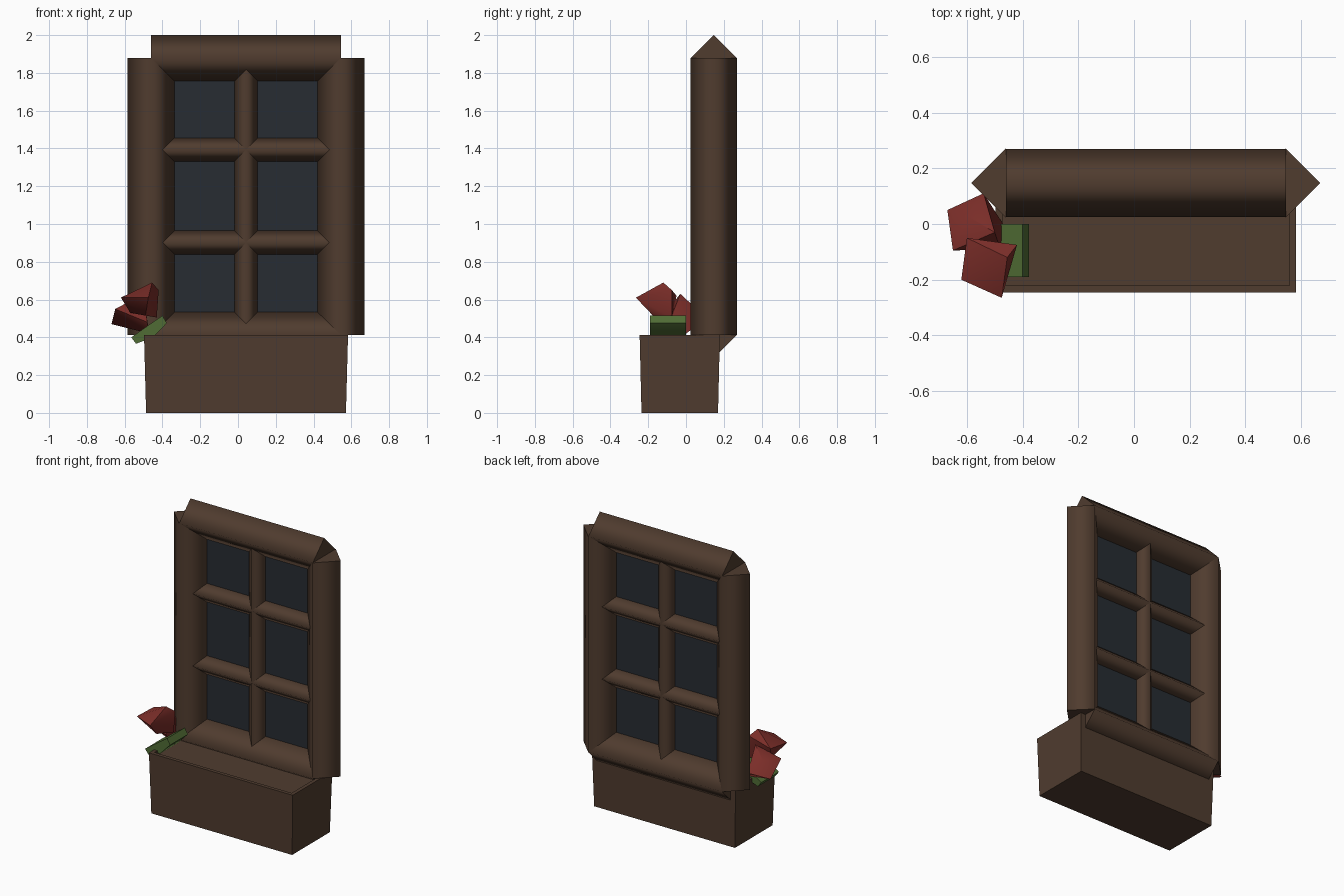
import bpy, bmesh, math
from mathutils import Matrix, Vector

if "Cube" in bpy.data.objects:
    bpy.data.objects.remove(bpy.data.objects["Cube"])


def material(name, rgb):
    m = bpy.data.materials.new(name)
    m.diffuse_color = (*rgb, 1)
    m.use_nodes = True
    m.node_tree.nodes["Principled BSDF"].inputs["Base Color"].default_value = m.diffuse_color
    return m


WOOD = material("dark_wood", (0.08, 0.045, 0.028))
GLASS = material("dark_glass", (0.02, 0.025, 0.032))
RED = material("petal_red", (0.2, 0.027, 0.022))
GREEN = material("leaf_green", (0.08, 0.15, 0.035))


def finish(bm, name, mat):
    bmesh.ops.recalc_face_normals(bm, faces=bm.faces)
    me = bpy.data.meshes.new(name)
    bm.to_mesh(me)
    bm.free()
    me.materials.append(mat)
    ob = bpy.data.objects.new(name, me)
    bpy.context.collection.objects.link(ob)
    return ob


def bar(name, a, b, r):
    """Four-sided diamond bar from a to b, smooth sides and flat ends."""
    a, b = Vector(a), Vector(b)
    d = b - a
    turn = Matrix.Rotation(math.pi / 2, 4, 'Y') if abs(d.x) > abs(d.z) else Matrix()
    bm = bmesh.new()
    bmesh.ops.create_cone(bm, cap_ends=True, segments=4, radius1=r, radius2=r,
                          depth=d.length, matrix=Matrix.Translation((a + b) / 2) @ turn)
    axis = d.normalized()
    bm.normal_update()
    for f in bm.faces:
        f.smooth = abs(f.normal.dot(axis)) < 0.5
    return finish(bm, name, WOOD)


def hull(name, points, mat):
    """Small faceted solid around a few points."""
    bm = bmesh.new()
    for p in points:
        bm.verts.new(p)
    res = bmesh.ops.convex_hull(bm, input=bm.verts)
    junk = [v for v in bm.verts if not v.link_faces]
    bmesh.ops.delete(bm, geom=junk, context='VERTS')
    ob = finish(bm, name, mat)
    ob.data.shade_smooth()
    ob.data.set_sharp_from_angle(angle=math.radians(40))
    return ob


L, R, Y, BOT, TOP = -0.46, 0.545, 0.147, 0.412, 1.878
MID = (L + R) / 2

# Outer frame
for side, x in (("left", L), ("right", R)):
    bar(side + "_post", (x, Y, BOT), (x, Y, TOP), 0.124)
for end, z in (("bottom", BOT), ("top", TOP)):
    bar(end + "_rail", (L, Y, z), (R, Y, z), 0.122)

# Glazing bars
bar("vertical_glazing_bar", (MID, Y, BOT), (MID, Y, TOP), 0.062)
for i, z in enumerate((0.902, 1.393)):
    bar(f"horizontal_glazing_bar_{i + 1}", (L, Y, z), (R, Y, z), 0.063)

# Glass pane
bm = bmesh.new()
bm.faces.new([bm.verts.new((x, Y, z)) for x, z in
              ((L, BOT), (R, BOT), (R, TOP), (L, TOP))])
finish(bm, "window_pane", GLASS)

# Planter box with shallow recessed top
bm = bmesh.new()
bmesh.ops.create_cube(bm, size=1)
for v in bm.verts:
    top = v.co.z > 0
    w, d = (1.08, 0.425) if top else (1.058, 0.405)
    v.co = (MID + v.co.x * w, -0.033 + v.co.y * d, BOT if top else 0)
bm.normal_update()
lid = max(bm.faces, key=lambda f: f.calc_center_median().z)
bmesh.ops.inset_region(bm, faces=[lid], thickness=0.035)
rim = list(lid.edges)
low = bmesh.ops.extrude_face_region(bm, geom=[lid])["geom"]
bmesh.ops.translate(bm, verts=[g for g in low if isinstance(g, bmesh.types.BMVert)],
                    vec=(0, 0, -0.015))
if lid.is_valid:
    bmesh.ops.delete(bm, geom=[lid], context='FACES_ONLY')
finish(bm, "planter_box", WOOD)

# Tilted flower heads
hull("front_flower", [(-0.475, -0.265, 0.61), (-0.62, -0.2, 0.61), (-0.60, -0.05, 0.62),
                      (-0.42, -0.075, 0.65), (-0.455, -0.12, 0.69), (-0.43, -0.075, 0.505),
                      (-0.49, -0.175, 0.515), (-0.57, -0.1, 0.53)], RED)
hull("back_flower", [(-0.67, 0.05, 0.47), (-0.54, 0.11, 0.50), (-0.65, -0.095, 0.55),
                     (-0.50, -0.03, 0.63), (-0.47, -0.045, 0.42), (-0.48, -0.09, 0.48),
                     (-0.47, 0.0, 0.42), (-0.60, 0.03, 0.57)], RED)

# Tilted leaf
profile = ((-0.40, 0.515), (-0.377, 0.475), (-0.45, 0.40),
           (-0.54, 0.366), (-0.565, 0.40), (-0.48, 0.46))
hull("leaf", [(x, y, z) for x, z in profile for y in (-0.19, 0.0)], GREEN)
